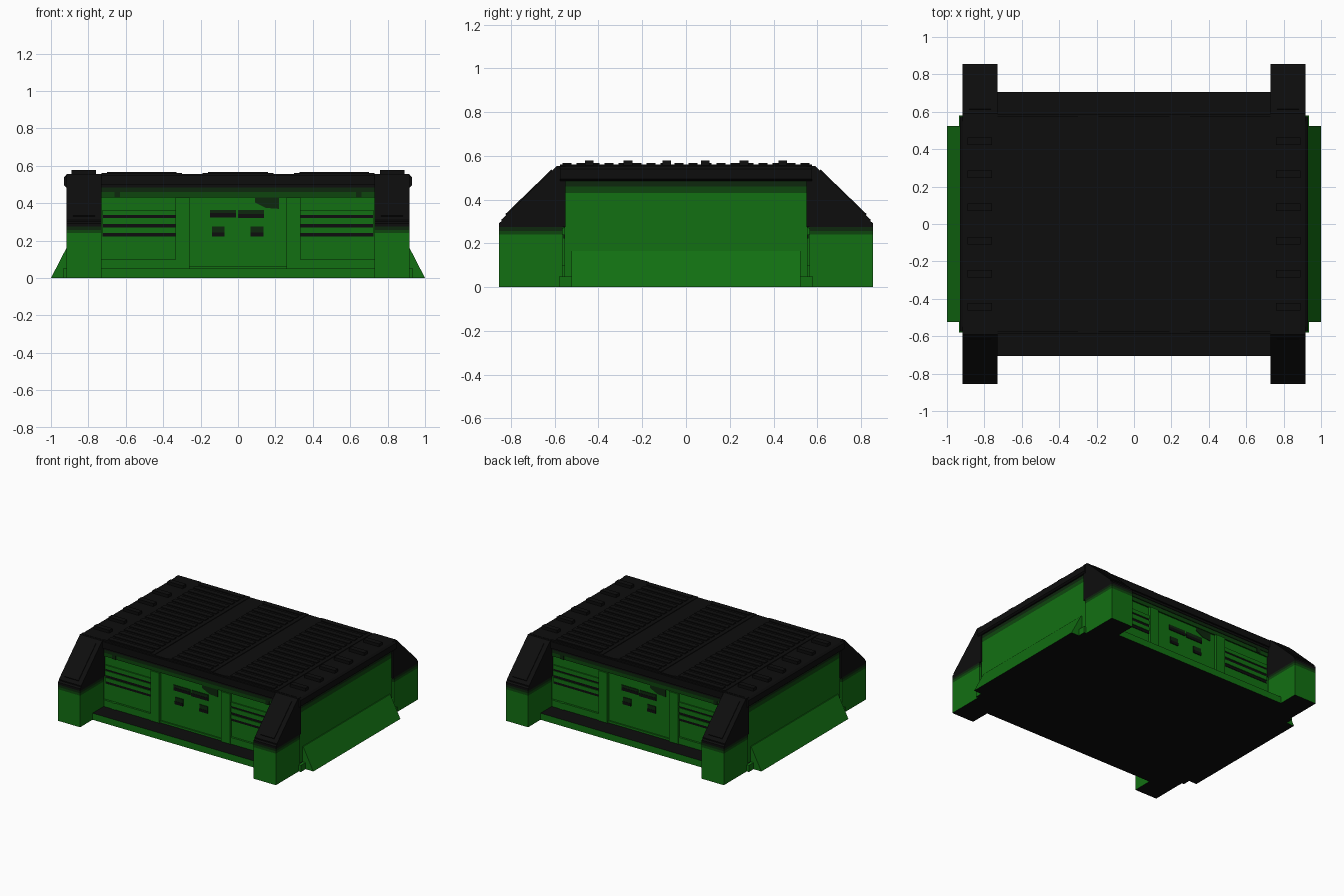
import bpy, bmesh

if "Cube" in bpy.data.objects:
    bpy.data.objects.remove(bpy.data.objects["Cube"])


def material(name, rgb):
    m = bpy.data.materials.new(name)
    m.diffuse_color = (*rgb, 1)
    m.use_nodes = True
    m.node_tree.nodes["Principled BSDF"].inputs["Base Color"].default_value = m.diffuse_color
    return m


GREEN, DARK, DEEP, BLACK = 0, 1, 2, 3
MATS = [material("green", (0.006, 0.16, 0.006)),
        material("dark green", (0.004, 0.06, 0.004)),
        material("deep green", (0.004, 0.02, 0.004)),
        material("black", (0.004, 0.004, 0.004))]


def prism(bm, profile, lo, hi, axis, colour, under=None, top=None):
    """Extrude a 2D profile along x (points y,z) or y (points x,z)."""
    def at(t, p):
        return (t, p[0], p[1]) if axis == 'x' else (p[0], t, p[1])
    a = [bm.verts.new(at(lo, p)) for p in profile]
    b = [bm.verts.new(at(hi, p)) for p in profile]
    n = len(profile)
    faces = [bm.faces.new(a), bm.faces.new(b[::-1])]
    for i in range(n):
        j = (i + 1) % n
        faces.append(bm.faces.new((a[i], b[i], b[j], a[j])))
    bmesh.ops.recalc_face_normals(bm, faces=faces)
    for f in faces:
        f.normal_update()
        f.material_index = colour
        if under is not None and f.normal.z < -0.9:
            f.material_index = under
        if top is not None and f.normal.z > 0.9:
            f.material_index = top


def box(bm, x, y, z, colour, **kw):
    prism(bm, [(y[0], z[0]), (y[1], z[0]), (y[1], z[1]), (y[0], z[1])],
          x[0], x[1], 'x', colour, **kw)


def finish(bm, name, turned=False):
    """Make the object; turned adds a copy rotated half a turn about z."""
    me = bpy.data.meshes.new(name)
    bm.to_mesh(me)
    bm.free()
    for m in MATS:
        me.materials.append(m)
    ob = bpy.data.objects.new(name, me)
    bpy.context.collection.objects.link(ob)
    if turned:
        back = bpy.data.objects.new(name + "_back", me)
        back.rotation_euler.z = 3.14159265
        bpy.context.collection.objects.link(back)


# Floor slab with black ledge top and underside
bm = bmesh.new()
box(bm, (-0.915, 0.915), (-0.58, 0.58), (0, 0.05), GREEN, under=BLACK, top=BLACK)
box(bm, (-0.73, 0.73), (-0.705, 0.705), (0, 0.05), GREEN, under=BLACK, top=BLACK)
for s in (-1, 1):
    for t in (-1, 1):
        box(bm, sorted((s * 0.9, s * 0.935)), sorted((t * 0.52, t * 0.58)),
            (0, 0.05), GREEN, under=BLACK)
finish(bm, "floor_slab")

# Main hall, darkening in bands under the roof
bm = bmesh.new()
for lo, hi, c in ((0.05, 0.43, GREEN), (0.43, 0.46, DARK), (0.46, 0.49, DEEP)):
    box(bm, (-0.908, 0.908), (-0.555, 0.555), (lo, hi), c)
finish(bm, "hall_walls")

# Corner buttresses: green foot, dark band, black sloping cap
bm = bmesh.new()
for s in (-1, 1):
    for t in (-1, 1):
        x = sorted((s * 0.73, s * 0.917))
        y = sorted((t * 0.565, t * 0.855))
        box(bm, x, y, (0, 0.24), GREEN, under=BLACK)
        box(bm, x, y, (0.24, 0.258), DARK)
        box(bm, x, y, (0.258, 0.275), DEEP)
        cap = [(0.55, 0.275), (0.855, 0.275), (0.855, 0.293), (0.843, 0.302),
               (0.843, 0.31), (0.59, 0.555), (0.55, 0.555)]
        prism(bm, [(t * p, q) for p, q in cap], x[0], x[1], 'x', BLACK)
        # raised panel on the slope
        plate = [(0.82, 0.325), (0.825, 0.335), (0.615, 0.538), (0.61, 0.528)]
        prism(bm, [(t * p, q) for p, q in plate], x[0] + 0.035, x[1] - 0.035, 'x', BLACK)
finish(bm, "corner_buttresses")

# Side ramps
bm = bmesh.new()
for s in (-1, 1):
    prism(bm, [(s * 0.9, 0), (s * 1.0, 0), (s * 0.915, 0.165), (s * 0.9, 0.165)],
          -0.523, 0.523, 'y', GREEN, under=BLACK)
finish(bm, "side_ramps")

# Roof slab with chamfered sides
bm = bmesh.new()
half = [(0.918, 0.485), (0.93, 0.495), (0.93, 0.54), (0.915, 0.553), (0.89, 0.557)]
prism(bm, half + [(-p, q) for p, q in half[::-1]], -0.575, 0.575, 'y', BLACK)
box(bm, (-0.9, 0.9), (-0.587, 0.587), (0.5, 0.55), BLACK)
finish(bm, "roof")

# Roof panels with slats, and the cleats along both sides
bm = bmesh.new()
for x in ((-0.73, -0.3), (-0.19, 0.19), (0.3, 0.73)):
    box(bm, x, (-0.575, 0.575), (0.55, 0.561), BLACK)
    for i in range(18):
        y = -0.544 + i * 0.064
        box(bm, (x[0] + 0.03, x[1] - 0.03), (y - 0.02, y + 0.02), (0.558, 0.567), BLACK)
finish(bm, "roof_panels")
bm = bmesh.new()
for s in (-1, 1):
    for i in range(6):
        y = -0.4425 + i * 0.177
        box(bm, sorted((s * 0.76, s * 0.89)), (y - 0.02, y + 0.02), (0.55, 0.579), BLACK)
finish(bm, "roof_cleats")

# Facade frame: pilasters, sill and lintel
bm = bmesh.new()
for s in (-1, 1):
    box(bm, sorted((s * 0.26, s * 0.335)), (-0.575, -0.55), (0.05, 0.43), GREEN)
    box(bm, sorted((s * 0.335, s * 0.73)), (-0.57, -0.55), (0.05, 0.1), GREEN)
    box(bm, sorted((s * 0.63, s * 0.66)), (-0.575, -0.55), (0.05, 0.1), GREEN)
    box(bm, sorted((s * 0.63, s * 0.66)), (-0.57, -0.55), (0.43, 0.49), DEEP)
box(bm, (-0.26, 0.26), (-0.565, -0.55), (0.05, 0.065), GREEN)
box(bm, (-0.73, 0.73), (-0.565, -0.55), (0.43, 0.46), DARK)
box(bm, (-0.73, 0.73), (-0.57, -0.55), (0.46, 0.49), DEEP)
finish(bm, "facade_frame", turned=True)

# Louvres on the outer facade bays
bm = bmesh.new()
for s in (-1, 1):
    for lo, hi in ((0.222, 0.242), (0.27, 0.29), (0.322, 0.336)):
        box(bm, sorted((s * 0.335, s * 0.725)), (-0.559, -0.552), (lo, hi), BLACK)
    for lo, hi in ((0.242, 0.27), (0.29, 0.322), (0.336, 0.365)):
        box(bm, sorted((s * 0.335, s * 0.725)), (-0.564, -0.55), (lo, hi), GREEN)
finish(bm, "louvres", turned=True)

# Windows and the dark patch in the middle bay
bm = bmesh.new()
for x, z in (((-0.15, -0.01), (0.325, 0.365)), ((0.0, 0.14), (0.32, 0.365)),
             ((-0.14, -0.072), (0.222, 0.275)), ((0.067, 0.135), (0.222, 0.275))):
    box(bm, x, (-0.56, -0.552), z, DEEP)
    box(bm, x, (-0.562, -0.552), (z[0], z[0] + 0.022), BLACK)
prism(bm, [(0.09, 0.43), (0.09, 0.405), (0.15, 0.375), (0.22, 0.37), (0.22, 0.43)],
      -0.559, -0.552, 'y', DEEP)
finish(bm, "windows", turned=True)
